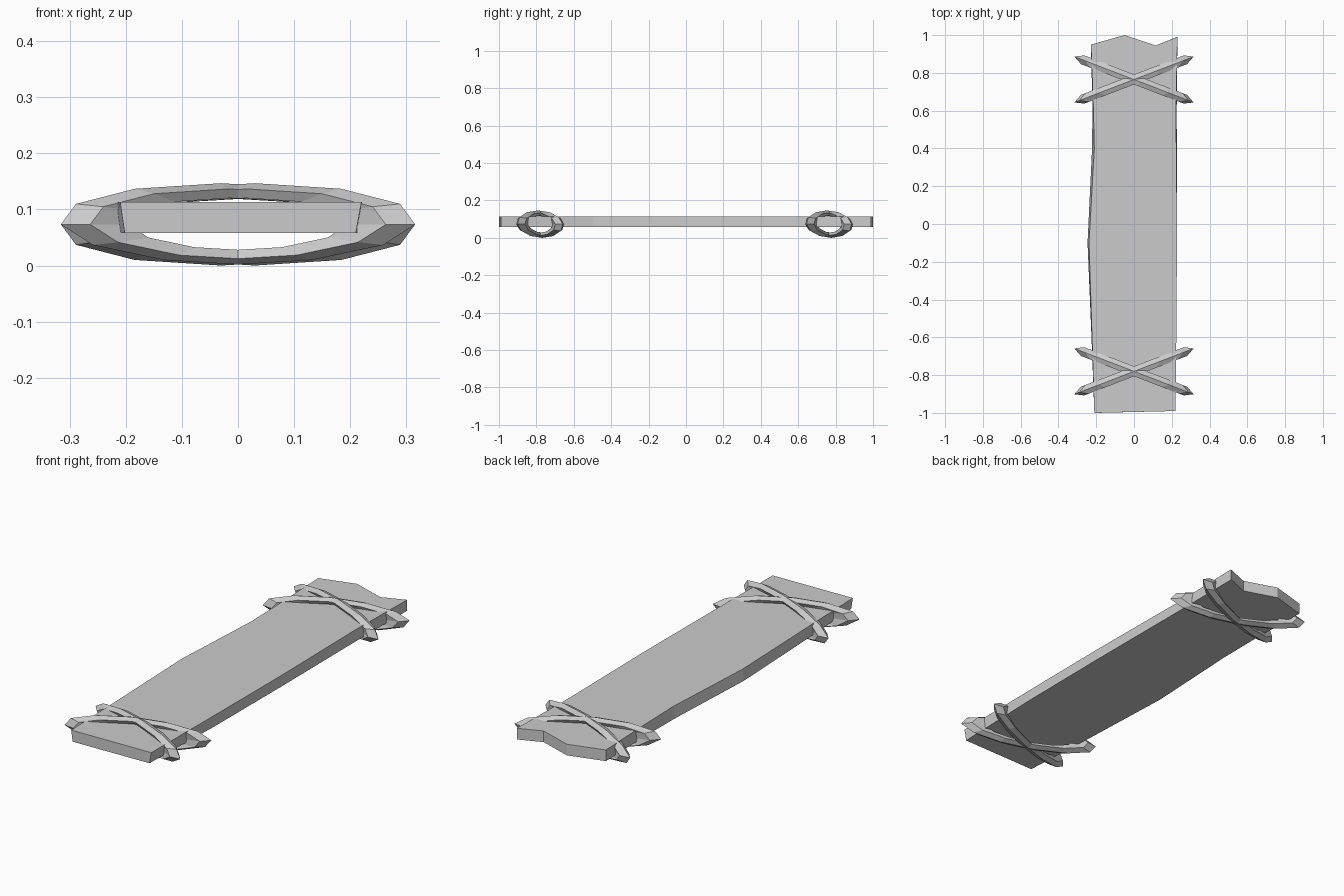
import bpy, bmesh, math
from mathutils import Matrix, Vector

if "Cube" in bpy.data.objects:
    bpy.data.objects.remove(bpy.data.objects["Cube"])

Z_BOTTOM, Z_TOP = 0.06, 0.115


def finish(bm, name):
    bmesh.ops.recalc_face_normals(bm, faces=bm.faces)
    mesh = bpy.data.meshes.new(name)
    bm.to_mesh(mesh)
    bm.free()
    obj = bpy.data.objects.new(name, mesh)
    bpy.context.collection.objects.link(obj)
    return obj


# Plank: worn outline with a broken far end; x offset per point for the underside
outline = [
    (-0.21, -1.0, 0.008), (0.22, -0.99, -0.01), (0.225, -0.5, 0.0),
    (0.228, 0.0, 0.0), (0.222, 0.6, 0.004), (0.23, 0.99, -0.002),
    (0.115, 0.945, 0.0), (-0.05, 1.0, 0.0), (-0.228, 0.95, 0.0),
    (-0.215, 0.62, -0.005), (-0.21, 0.4, -0.012), (-0.238, -0.1, -0.008),
    (-0.222, -0.6, -0.003),
]
bm = bmesh.new()
upper = [bm.verts.new((x, y, Z_TOP)) for x, y, d in outline]
lower = [bm.verts.new((x + d, y, Z_BOTTOM)) for x, y, d in outline]
bm.faces.new(upper)
bm.faces.new(lower[::-1])
n = len(outline)
for i in range(n):
    j = (i + 1) % n
    bm.faces.new((lower[i], lower[j], upper[j], upper[i]))
finish(bm, "plank")


# Rope loop: flat-shaded stretched ring standing upright around the plank
def rope_loop(name, y, turn, roll, phase, segments=12, sides=5):
    bm = bmesh.new()
    place = (Matrix.Translation((0, y, 0.075)) @ Matrix.Rotation(turn, 4, 'Z')
             @ Matrix.Rotation(roll, 4, 'Y'))
    rings = []
    for i in range(segments):
        a = 2 * math.pi * i / segments + phase
        ring = []
        for k in range(sides):
            b = 2 * math.pi * k / sides
            r = 0.8 + 0.2 * math.cos(b)
            p = Vector((0.34 * r * math.cos(a), 0.026 * math.sin(b),
                        0.073 * r * math.sin(a)))
            ring.append(bm.verts.new(place @ p))
        rings.append(ring)
    for i in range(segments):
        r0, r1 = rings[i], rings[(i + 1) % segments]
        for k in range(sides):
            m = (k + 1) % sides
            bm.faces.new((r0[k], r1[k], r1[m], r0[m]))
    return finish(bm, name)


# Two crossed rope loops at each end
for end, y in (("front", -0.78), ("back", 0.765)):
    for label, s in (("a", 1), ("b", -1)):
        rope_loop(f"{end}_rope_{label}", y, s * math.radians(21),
                  s * math.radians(1.2), s * 0.1)

# Rest the lowest rope point on the ground
objs = list(bpy.context.collection.objects)
low = min(v.co.z for o in objs for v in o.data.vertices)
for o in objs:
    o.data.transform(Matrix.Translation((0, 0, -low)))
